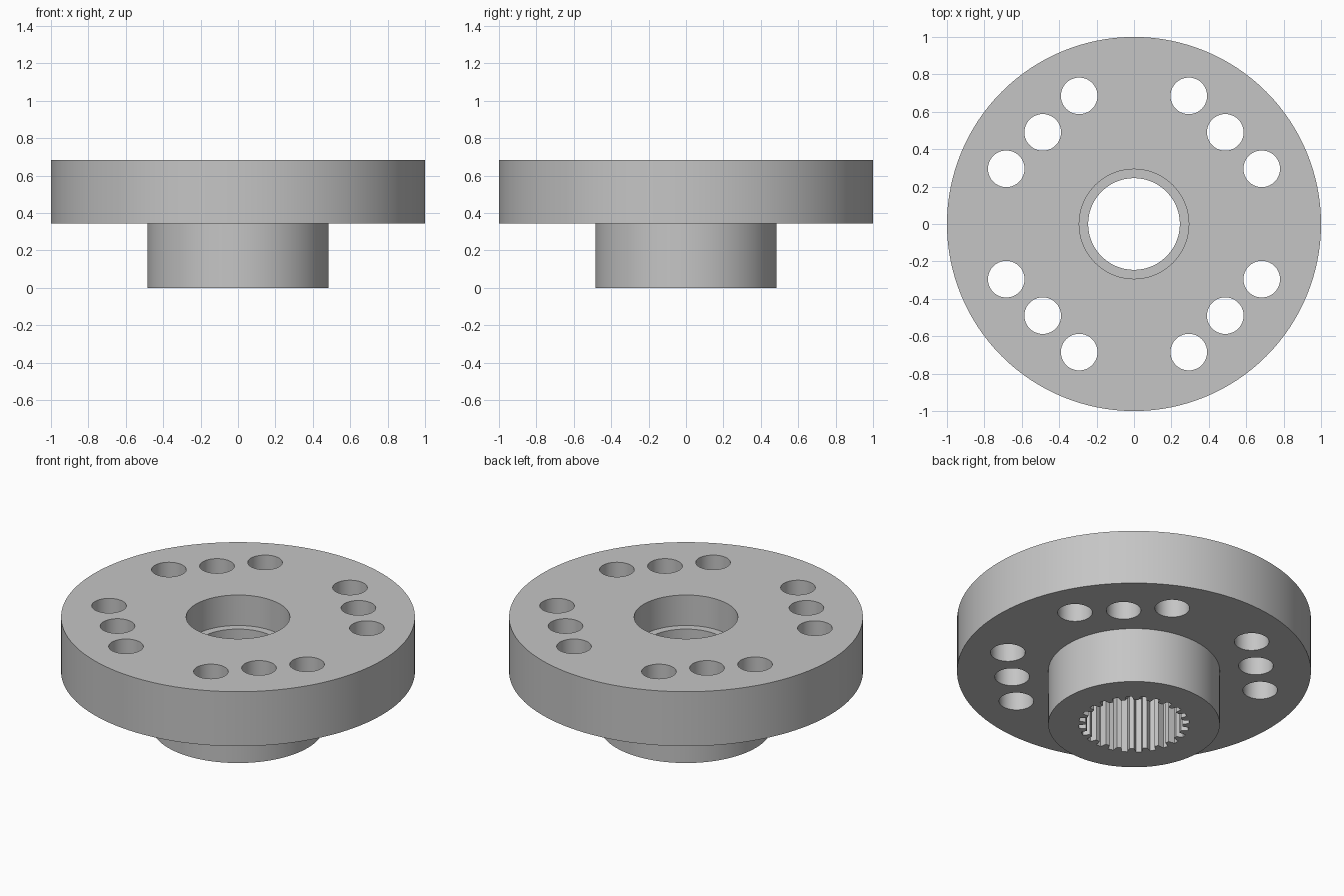
import bpy, bmesh
from math import sin, cos, pi, radians

cube = bpy.data.objects.get("Cube")
if cube:
    bpy.data.objects.remove(cube, do_unlink=True)

steel = bpy.data.materials.new("plain grey steel")
steel.use_nodes = True
GREY = (0.56, 0.56, 0.56, 1)
steel.diffuse_color = GREY
steel.node_tree.nodes["Principled BSDF"].inputs["Base Color"].default_value = GREY


def circle(r, sides, cx=0, cy=0):
    return [(cx + r * cos(2 * pi * i / sides), cy + r * sin(2 * pi * i / sides))
            for i in range(sides)]


def prism(name, outline, z0, z1):
    """Extrude a closed outline from z0 up to z1."""
    bm = bmesh.new()
    face = bm.faces.new([bm.verts.new((x, y, z0)) for x, y in outline])
    top = bmesh.ops.extrude_face_region(bm, geom=[face])["geom"]
    verts = [v for v in top if isinstance(v, bmesh.types.BMVert)]
    bmesh.ops.translate(bm, vec=(0, 0, z1 - z0), verts=verts)
    bmesh.ops.recalc_face_normals(bm, faces=bm.faces)
    mesh = bpy.data.meshes.new(name)
    bm.to_mesh(mesh)
    bm.free()
    mesh.materials.append(steel)
    obj = bpy.data.objects.new(name, mesh)
    bpy.context.collection.objects.link(obj)
    return obj


def combine(target, tool, operation):
    """Apply a boolean and discard the tool."""
    bpy.context.view_layer.objects.active = target
    mod = target.modifiers.new("shape", "BOOLEAN")
    mod.solver = "EXACT"
    mod.operation = operation
    mod.object = tool
    bpy.ops.object.modifier_apply(modifier=mod.name)
    bpy.data.objects.remove(tool, do_unlink=True)


# Round flange with the smaller hub beneath it
FLANGE_Z, TOP_Z, LEDGE_Z = 0.345, 0.685, 0.495
body = prism("flanged_hub", circle(1, 128), FLANGE_Z, TOP_Z)
combine(body, prism("hub", circle(0.485, 96), 0, FLANGE_Z + 0.05), "UNION")

# Stepped bore: wide counterbore on top, narrower collar under it
combine(body, prism("collar_bore", circle(0.245, 96), -0.1, 0.8), "DIFFERENCE")
combine(body, prism("counterbore", circle(0.293, 96), LEDGE_Z, 0.8), "DIFFERENCE")

# Splined bore through the hub, four points per tooth
TEETH, ROOT, TIP = 24, 0.313, 0.275
step = 2 * pi / TEETH
spline = []
for i in range(TEETH):
    for offset, r in ((-0.32, TIP), (-0.2, ROOT), (0.2, ROOT), (0.32, TIP)):
        a = (i + offset) * step
        spline.append((r * cos(a), r * sin(a)))
combine(body, prism("spline_bore", spline, -0.1, FLANGE_Z), "DIFFERENCE")

# Four groups of three bolt holes
for sx in (-1, 1):
    for sy in (-1, 1):
        for x, y in ((0.293, 0.685), (0.488, 0.49), (0.683, 0.295)):
            hole = circle(0.098, 40, sx * x, sy * y)
            combine(body, prism("bolt_hole", hole, 0.2, 0.8), "DIFFERENCE")

# Smooth round walls with crisp rims
bpy.ops.object.select_all(action="DESELECT")
body.select_set(True)
bpy.context.view_layer.objects.active = body
bpy.ops.object.shade_smooth_by_angle(angle=radians(30))
